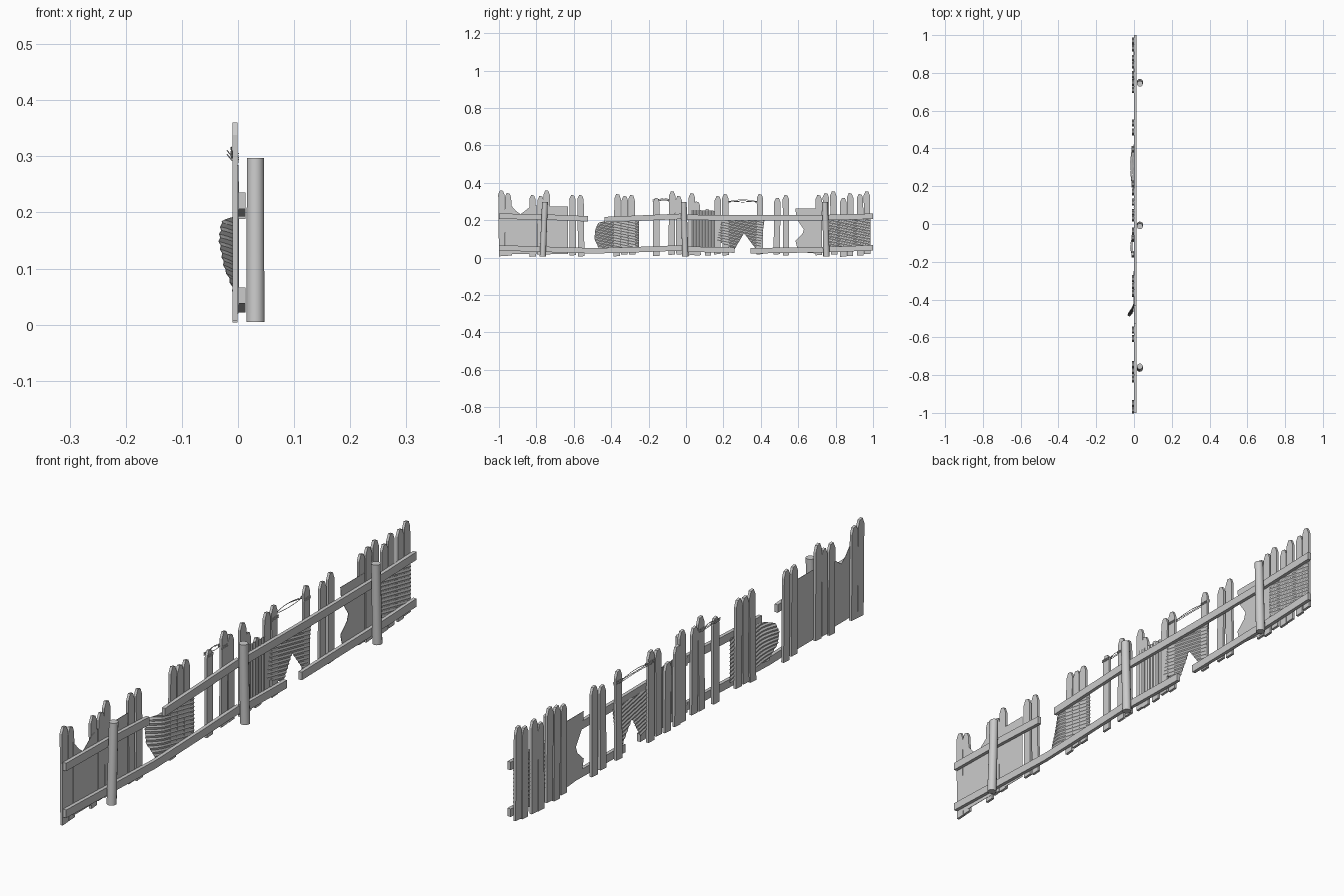
import bpy, bmesh, math, random
from mathutils import Vector

random.seed(4)
cube = bpy.data.objects.get("Cube")
if cube:
    bpy.data.objects.remove(cube)

grey = bpy.data.materials.new("weathered grey")
grey.use_nodes = True
COLOR = (0.6, 0.6, 0.6, 1)
grey.diffuse_color = COLOR
grey.node_tree.nodes["Principled BSDF"].inputs["Base Color"].default_value = COLOR


def finish(name, bm):
    bmesh.ops.recalc_face_normals(bm, faces=bm.faces)
    mesh = bpy.data.meshes.new(name)
    bm.to_mesh(mesh)
    bm.free()
    mesh.materials.append(grey)
    obj = bpy.data.objects.new(name, mesh)
    bpy.context.collection.objects.link(obj)
    return obj


def slab(name, outline, x0, x1):
    """Extrude a (y, z) outline from x0 to x1."""
    bm = bmesh.new()
    face = bm.faces.new([bm.verts.new((x0, y, z)) for y, z in outline])
    out = bmesh.ops.extrude_face_region(bm, geom=[face])
    verts = [v for v in out["geom"] if isinstance(v, bmesh.types.BMVert)]
    bmesh.ops.translate(bm, verts=verts, vec=(x1 - x0, 0, 0))
    return finish(name, bm)


def picket(y, top):
    """A worn board with a clipped, slightly uneven point."""
    w = 0.017
    low = random.uniform(0.003, 0.018)
    lean = random.uniform(-0.005, 0.005)
    t = y + lean
    slab("picket", [(y - w, low), (y + w, low + 0.002), (t + w, top - 0.025),
                    (t + w * 0.5, top - 0.003), (t - w * 0.4, top),
                    (t - w, top - 0.022)], -0.010, -0.0005)


def rail(name, path, height=0.029):
    """A board following a gently bent centre line."""
    h = height / 2
    upper = [(y, z + h) for y, z in path]
    lower = [(y, z - h) for y, z in reversed(path)]
    slab(name, upper + lower, 0.0005, 0.0135)


def post(y, lean):
    bm = bmesh.new()
    bmesh.ops.create_cone(bm, cap_ends=True, segments=14, radius1=0.0165,
                          radius2=0.0155, depth=0.292)
    for v in bm.verts:
        v.co.y += lean * v.co.z
    bmesh.ops.translate(bm, verts=bm.verts, vec=(0.031, y, 0.151))
    obj = finish("post", bm)
    for p in obj.data.polygons:
        p.use_smooth = abs(p.normal.z) < 0.7


def corrugated(name, outline, pitch, tilt=0.0, vertical=False, curl=None):
    """Cut a flat outline along the folds, then push alternate folds out."""
    bm = bmesh.new()
    bm.faces.new([bm.verts.new((0, y, z)) for y, z in outline])
    axis = Vector((0, 1, 0)) if vertical else Vector((0, math.sin(tilt), math.cos(tilt)))
    dist = [v.co.dot(axis) for v in bm.verts]
    first, last = math.floor(min(dist) / pitch * 2), math.ceil(max(dist) / pitch * 2)

    def cut(co, normal):
        bmesh.ops.bisect_plane(bm, geom=bm.verts[:] + bm.edges[:] + bm.faces[:],
                               plane_co=co, plane_no=normal, dist=1e-6)
    for i in range(first, last + 1):
        cut(axis * (i * pitch / 2), axis)
    if curl:
        for i in range(5):
            cut((0, curl - i * 0.013, 0), (0, 1, 0))
    for v in bm.verts:
        phase = v.co.dot(axis) / pitch
        wave = abs(2 * (phase - math.floor(phase)) - 1)
        v.co.x = 0.003 * wave - 0.002
        if curl and v.co.y < curl:
            k = (curl - v.co.y) / 0.07
            v.co.x -= k ** 1.5 * (0.009 + 0.27 * max(v.co.z - 0.05, 0))
    bmesh.ops.triangulate(bm, faces=[f for f in bm.faces if len(f.verts) > 4])
    obj = finish(name, bm)
    mod = obj.modifiers.new("sheet thickness", "SOLIDIFY")
    mod.thickness = 0.0012


def wire(y0, y1, z, sag, bulge):
    """A thin strand wrapped loosely between two pickets."""
    curve = bpy.data.curves.new("wire", "CURVE")
    curve.dimensions = "3D"
    curve.bevel_depth = 0.0013
    curve.bevel_resolution = 0
    curve.use_fill_caps = True
    line = curve.splines.new("POLY")
    n = 12
    line.points.add(n)
    for i, p in enumerate(line.points):
        t = i / n
        arc = math.sin(math.pi * t)
        p.co = (-0.011 + bulge * arc, y0 + (y1 - y0) * t, z + sag * arc, 1)
    curve.materials.append(grey)
    bpy.context.collection.objects.link(bpy.data.objects.new("wire", curve))
    # Strand tied around the picket at each end
    for y in (y0, y1):
        bm = bmesh.new()
        for dx, dz in ((-0.0125, 0.004), (0.001, -0.003)):
            made = bmesh.ops.create_cube(bm, size=1)["verts"]
            bmesh.ops.scale(bm, verts=made, vec=(0.002, 0.036, 0.002))
            bmesh.ops.translate(bm, verts=made, vec=(dx, y, z + dz))
        finish("wire_tie", bm)


# Pickets: position along the fence and top height
for y, top in [(-0.983, 0.36), (-0.948, 0.345), (-0.82, 0.335), (-0.78, 0.33),
               (-0.742, 0.36), (-0.605, 0.335), (-0.56, 0.335), (-0.37, 0.34),
               (-0.33, 0.33), (-0.288, 0.335), (-0.16, 0.32), (-0.077, 0.355),
               (-0.035, 0.33), (0.03, 0.345), (0.062, 0.3), (0.118, 0.26),
               (0.167, 0.33), (0.212, 0.34), (0.395, 0.34), (0.485, 0.32),
               (0.535, 0.335), (0.71, 0.335), (0.75, 0.345), (0.792, 0.355),
               (0.84, 0.32), (0.877, 0.345), (0.932, 0.34), (0.97, 0.355)]:
    picket(y, top)

# Posts
for y, lean in ((-0.76, 0.04), (-0.008, -0.03), (0.747, -0.03)):
    post(y, lean)

# Rails, broken where the fence has failed
rail("upper_rail_short", [(-1, 0.221), (-0.76, 0.217), (-0.525, 0.207)])
rail("upper_rail_left", [(-0.435, 0.203), (-0.2, 0.213), (-0.01, 0.221)])
rail("upper_rail_right", [(-0.01, 0.215), (0.4, 0.212), (0.75, 0.214), (1, 0.221)])
rail("lower_rail_left", [(-1, 0.052), (-0.75, 0.044), (-0.49, 0.036),
                         (-0.25, 0.043), (-0.01, 0.052)])
rail("lower_rail_middle", [(-0.01, 0.045), (0.26, 0.04)])
rail("lower_rail_right", [(0.345, 0.036), (0.75, 0.043), (1, 0.052)])

# Flat patch sheets with torn edges
slab("torn_sheet_end", [(-0.94, 0.02), (-0.8, 0.02), (-0.8, 0.28), (-0.835, 0.27),
                        (-0.86, 0.25), (-0.885, 0.232), (-0.91, 0.25), (-0.94, 0.285)],
     -0.001, 0.0005)
slab("patch_sheet", [(-0.73, 0.02), (-0.63, 0.02), (-0.63, 0.272), (-0.73, 0.272)],
     -0.001, 0.0005)
slab("torn_sheet_right", [(0.6, 0.03), (0.72, 0.02), (0.72, 0.262), (0.585, 0.262),
                          (0.59, 0.21), (0.63, 0.15), (0.622, 0.125), (0.585, 0.09)],
     -0.001, 0.0005)

# Corrugated sheets
corrugated("curled_sheet", [(-0.465, 0.045), (-0.25, 0.045), (-0.25, 0.205),
                            (-0.435, 0.195), (-0.47, 0.185), (-0.485, 0.15),
                            (-0.49, 0.1)], 0.014, tilt=0.2, curl=-0.42)
corrugated("notched_sheet", [(0.165, 0.09), (0.26, 0.045), (0.31, 0.13), (0.375, 0.045),
                             (0.4, 0.06), (0.42, 0.205), (0.19, 0.205)], 0.014, tilt=0.2)
corrugated("end_sheet", [(0.765, 0.06), (0.985, 0.06), (0.985, 0.21), (0.765, 0.21)],
           0.014, tilt=0.2)
corrugated("ribbed_sheet", [(0.03, 0.03), (0.155, 0.03), (0.155, 0.25), (0.03, 0.255)],
           0.016, vertical=True)

# Wires strung between pickets
for y0, y1, z in ((0.212, 0.395, 0.293), (-0.16, -0.077, 0.3)):
    wire(y0, y1, z, 0.01, -0.008)
    wire(y0, y1, z + 0.008, -0.004, 0.004)
    wire(y0, y1, z + 0.004, 0.012, -0.001)
